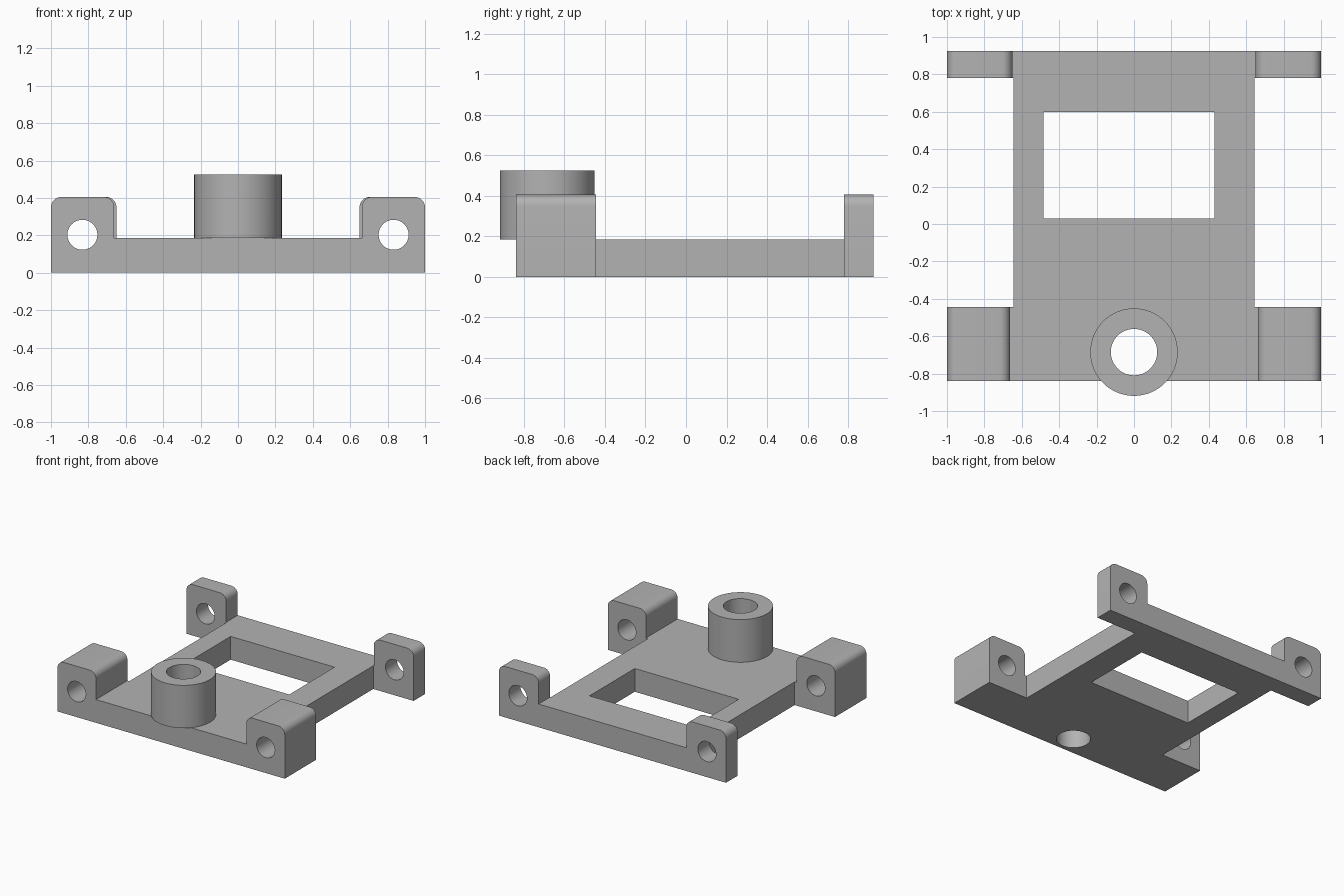
import bpy, bmesh
from math import sin, cos, pi, radians
from mathutils import Matrix, Vector

old = bpy.data.objects.get("Cube")
if old:
    bpy.data.objects.remove(old, do_unlink=True)

grey = bpy.data.materials.new("plain_grey")
grey.use_nodes = True
GREY = (0.45, 0.45, 0.45, 1)
grey.diffuse_color = GREY
grey.node_tree.nodes["Principled BSDF"].inputs["Base Color"].default_value = GREY

FLOOR, LUG_TOP = 0.185, 0.405
BOSS_Y, BOSS_TOP = -0.685, 0.525


def add_object(name, bm):
    bmesh.ops.recalc_face_normals(bm, faces=bm.faces)
    mesh = bpy.data.meshes.new(name)
    bm.to_mesh(mesh)
    bm.free()
    mesh.materials.append(grey)
    obj = bpy.data.objects.new(name, mesh)
    bpy.context.collection.objects.link(obj)
    return obj


def box(name, low, high):
    bm = bmesh.new()
    low, high = Vector(low), Vector(high)
    bmesh.ops.create_cube(bm, size=1, matrix=Matrix.Translation((low + high) / 2)
                          @ Matrix.Diagonal((*(high - low), 1)))
    return add_object(name, bm)


def cylinder(name, radius, depth, centre, turn=0):
    bm = bmesh.new()
    bmesh.ops.create_cone(bm, cap_ends=True, segments=64, radius1=radius,
                          radius2=radius, depth=depth,
                          matrix=Matrix.Translation(centre) @ Matrix.Rotation(turn, 4, "X"))
    return add_object(name, bm)


def corner(x, z, start, radius=0.055, steps=8):
    angles = [start - i * pi / 2 / steps for i in range(steps + 1)]
    return [(x + radius * cos(a), z + radius * sin(a)) for a in angles]


def cross_bar(name, y0, y1, inner):
    """Full-width bar with a round-cornered lug standing at each end."""
    r = 0.055
    half = [(inner, FLOOR)]
    half += corner(inner + r, LUG_TOP - r, pi)
    half += corner(1 - r, LUG_TOP - r, pi / 2)
    half += [(1, 0)]
    outline = half + [(-x, z) for x, z in reversed(half)]
    bm = bmesh.new()
    face = bm.faces.new([bm.verts.new((x, y0, z)) for x, z in outline])
    extruded = bmesh.ops.extrude_face_region(bm, geom=[face])["geom"]
    bmesh.ops.translate(bm, vec=(0, y1 - y0, 0),
                        verts=[v for v in extruded if isinstance(v, bmesh.types.BMVert)])
    return add_object(name, bm)


def combine(target, other, operation):
    mod = target.modifiers.new(other.name, "BOOLEAN")
    mod.operation, mod.solver, mod.object = operation, "EXACT", other
    bpy.context.view_layer.objects.active = target
    bpy.ops.object.modifier_apply(modifier=mod.name)
    bpy.data.objects.remove(other, do_unlink=True)


# Plate, the two lugged cross bars and the boss, joined into one solid
body = box("mounting_bracket", (-0.645, -0.445, 0), (0.645, 0.78, FLOOR))
combine(body, cross_bar("front_bar", -0.84, -0.445, 0.662), "UNION")
combine(body, cross_bar("back_bar", 0.78, 0.925, 0.65), "UNION")
combine(body, cylinder("boss", 0.234, BOSS_TOP - FLOOR,
                       (0, BOSS_Y, (BOSS_TOP + FLOOR) / 2)), "UNION")

# Window, boss bore and the pin holes through the lugs
combine(body, box("window", (-0.485, 0.03, -0.1), (0.43, 0.6, 0.3)), "DIFFERENCE")
combine(body, cylinder("boss_bore", 0.124, 2, (0, BOSS_Y, 0)), "DIFFERENCE")
for side in (-1, 1):
    combine(body, cylinder("pin_hole", 0.08, 3, (side * 0.832, 0, 0.203), pi / 2), "DIFFERENCE")

bpy.ops.object.select_all(action="DESELECT")
body.select_set(True)
bpy.context.view_layer.objects.active = body
bpy.ops.object.shade_smooth_by_angle(angle=radians(30))
